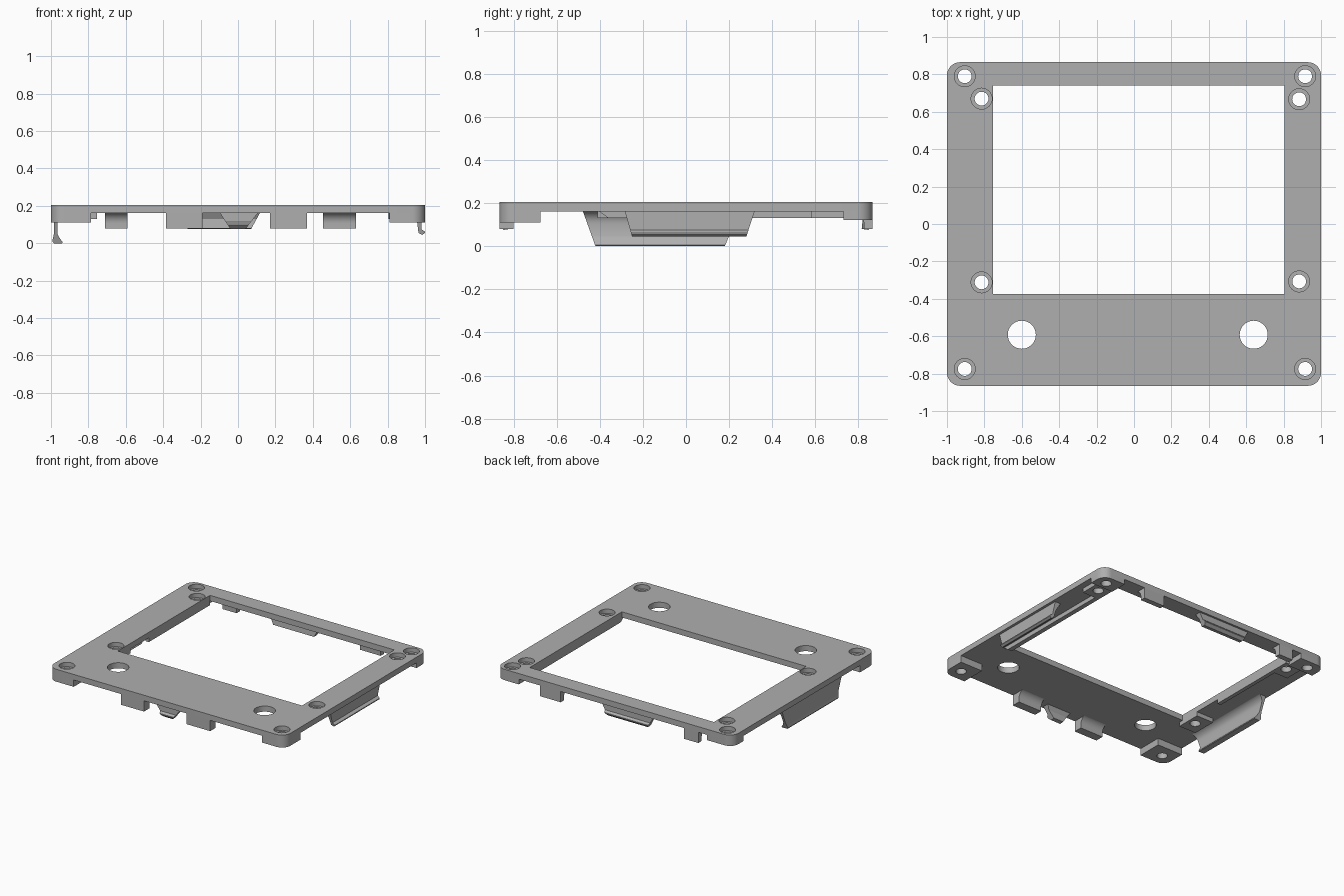
import bpy, bmesh, math
from mathutils import Vector

cube = bpy.data.objects.get("Cube")
if cube:
    bpy.data.objects.remove(cube, do_unlink=True)

grey = bpy.data.materials.new("plain grey")
grey.use_nodes = True
colour = (0.43, 0.43, 0.43, 1)
grey.diffuse_color = colour
grey.node_tree.nodes["Principled BSDF"].inputs["Base Color"].default_value = colour

TOP, UNDER, SINK = 0.205, 0.162, 0.167   # plate top, plate underside, depth parts are sunk to
parts = []


def arc(cx, cy, r, start, end, n=8):
    return [(cx + r * math.cos(math.radians(start + (end - start) * i / n)),
             cy + r * math.sin(math.radians(start + (end - start) * i / n))) for i in range(n + 1)]


def loft(name, ends):
    """Closed solid between two matching polygons."""
    bm = bmesh.new()
    a, b = [[bm.verts.new(p) for p in ring] for ring in ends]
    bm.faces.new(a)
    bm.faces.new(b)
    for i in range(len(a)):
        j = (i + 1) % len(a)
        bm.faces.new((a[i], a[j], b[j], b[i]))
    bmesh.ops.recalc_face_normals(bm, faces=bm.faces)
    mesh = bpy.data.meshes.new(name)
    bm.to_mesh(mesh)
    bm.free()
    mesh.materials.append(grey)
    obj = bpy.data.objects.new(name, mesh)
    bpy.context.collection.objects.link(obj)
    parts.append(obj)
    return obj


def slab(name, outline, z0, z1):
    return loft(name, [[(x, y, z) for x, y in outline] for z in (z0, z1)])


def box(name, x0, x1, y0, y1, z0, z1):
    return slab(name, [(x0, y0), (x1, y0), (x1, y1), (x0, y1)], z0, z1)


def rail(name, profile, axis, top, bottom, z_low):
    """Sweep a (depth, z) profile along an axis, tapering its ends from top span to bottom span."""
    ends = []
    for k in (0, 1):
        ring = []
        for d, z in profile:
            t = (SINK - z) / (SINK - z_low)
            s = top[k] + (bottom[k] - top[k]) * t
            ring.append((s, d, z) if axis == "x" else (d, s, z))
        ends.append(ring)
    return loft(name, ends)


# Face plate with rounded corners
R, W, D = 0.07, 1.0, 0.865
outline = []
for sx, sy, a in ((1, 1, 0), (-1, 1, 90), (-1, -1, 180), (1, -1, 270)):
    outline += arc(sx * (W - R), sy * (D - R), R, a, a + 90)
plate = slab("face_plate", outline, UNDER, TOP)

# Corner pads with a rounded outer corner
corner_pads = []
for sx, inner_x in ((-1, 0.785), (1, 0.81)):
    for sy, inner_y, low, label in ((-1, 0.675, 0.11, "front"), (1, 0.73, 0.122, "back")):
        pts = arc(W - R, D - R, R, 0, 90) + [(inner_x, D), (inner_x, inner_y), (W, inner_y)]
        side = "left" if sx > 0 else "right"
        corner_pads.append(slab(f"{label}_{side}_corner_pad", [(sx * x, sy * y) for x, y in pts], low, SINK))

# Pads under the inner screw holes and ridges beside the opening
inner_pads = [
    box("right_front_screw_pad", -0.9, -0.755, -0.41, -0.22, 0.13, SINK),
    box("right_back_screw_pad", -0.9, -0.755, 0.58, 0.74, 0.13, SINK),
    box("left_back_screw_pad", 0.805, 0.95, 0.58, 0.74, 0.13, SINK),
]
box("right_opening_ridge", -0.785, -0.755, 0.0, 0.6, 0.13, SINK)
rail("left_opening_ridge", [(0.805, SINK), (0.84, SINK), (0.84, 0.13), (0.805, 0.13)], "y",
     (-0.41, 0.74), (-0.36, 0.74), 0.13)

# Solid locating blocks with a concave inner fillet
def locating_block(name, sign, x0, x1, foot):
    fillet = arc(foot - 0.06, 0.107, 0.06, 0, 90)
    profile = [(D, SINK), (D, 0.08), (foot, 0.08)] + fillet
    rail(name, [(sign * d, z) for d, z in profile], "x", (x0, x1), (x0, x1), 0.08)

locating_block("front_right_block", -1, -0.385, -0.19, 0.80)
locating_block("front_left_block", -1, 0.17, 0.37, 0.80)
locating_block("back_right_block", 1, -0.71, -0.59, 0.825)
locating_block("back_left_block", 1, 0.455, 0.63, 0.825)

# Snap clips at the front and back edges
hook = [(0.85, SINK), (0.85, 0.115), (D, 0.102), (D, 0.095), (0.845, 0.076), (0.815, 0.08), (0.82, 0.13), (0.80, SINK)]
rail("front_clip", [(-d, z) for d, z in hook], "x", (-0.1, 0.11), (-0.04, 0.04), 0.076)
rail("back_clip", hook, "x", (-0.32, 0.12), (-0.27, 0.07), 0.076)

# Long side clips: one hooks outward, the other curves inward
rail("left_clip", [(0.98, SINK), (0.98, 0.075), (1.0, 0.062), (1.0, 0.055), (0.985, 0.045), (0.965, 0.055),
                   (0.958, 0.11), (0.93, SINK)], "y", (-0.285, 0.32), (-0.25, 0.28), 0.045)
curve = arc(-0.905, 0.107, 0.06, 90, 180)
rail("right_clip", [(-0.985, SINK)] + curve + [(-0.965, 0.05), (-0.955, 0.03), (-0.937, 0.005), (-0.94, 0.0),
                   (-0.985, 0.0), (-0.993, 0.01), (-0.983, 0.055)], "y", (-0.48, 0.25), (-0.42, 0.18), 0.0)

# Cutters: opening, large holes and stepped screw holes
solids = list(parts)
opening = box("opening_cutter", -0.755, 0.805, -0.375, 0.74, 0.1, 0.3)

def hole(x, y, r, z0):
    return slab("hole_cutter", arc(x, y, r, 0, 360, 32)[:-1], z0, 0.3)

round_cutters = [hole(x, -0.592, 0.075, 0.0) for x in (-0.6, 0.64)]
screws = [(x, y) for x in (-0.905, 0.915) for y in (0.79, -0.775)]
screws += [(-0.815, 0.67), (0.883, 0.667), (-0.815, -0.312), (0.883, -0.307)]
for x, y in screws:
    round_cutters += [hole(x, y, 0.037, 0.0), hole(x, y, 0.056, 0.172)]


def cut(target, cutters):
    for c in cutters:
        mod = target.modifiers.new("cut", "BOOLEAN")
        mod.operation = "DIFFERENCE"
        mod.solver = "EXACT"
        mod.object = c
    bpy.context.view_layer.update()
    graph = bpy.context.evaluated_depsgraph_get()
    mesh = bpy.data.meshes.new_from_object(target.evaluated_get(graph))
    target.modifiers.clear()
    target.data = mesh


cut(plate, [opening] + round_cutters)
for pad in corner_pads + inner_pads + [o for o in solids if "ridge" in o.name]:
    cut(pad, round_cutters)
for c in [opening] + round_cutters:
    bpy.data.objects.remove(c, do_unlink=True)

# Smooth the curved walls, keep the edges sharp
bpy.ops.object.select_all(action="DESELECT")
for o in solids:
    o.select_set(True)
bpy.context.view_layer.objects.active = plate
bpy.ops.object.shade_smooth_by_angle(angle=math.radians(30))
